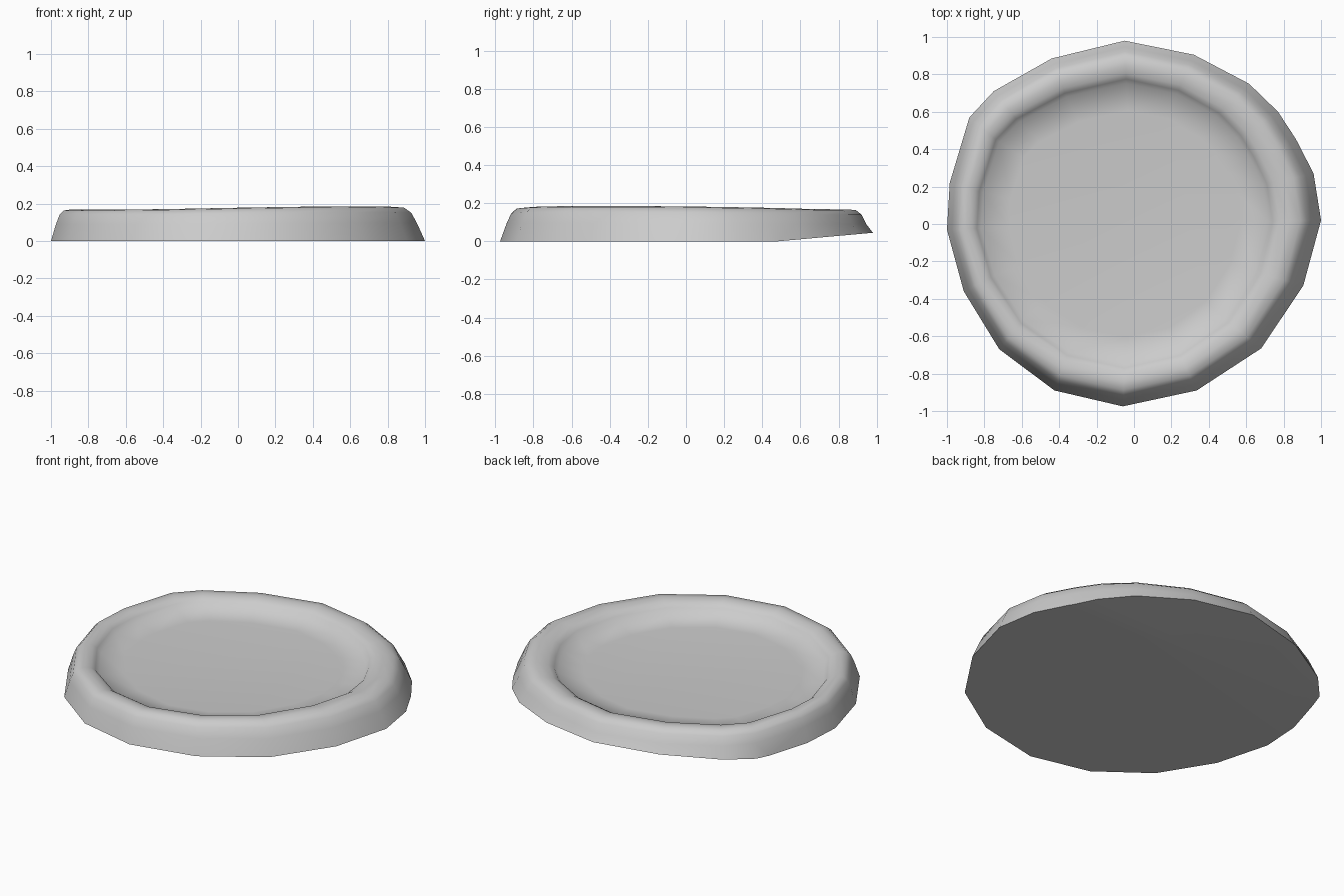
import bpy
import bmesh
import math

cube = bpy.data.objects.get("Cube")
if cube:
    bpy.data.objects.remove(cube, do_unlink=True)

# Single light grey material
grey = bpy.data.materials.new("light grey")
grey.use_nodes = True
colour = (0.6, 0.6, 0.6, 1.0)
grey.diffuse_color = colour
bsdf = grey.node_tree.nodes["Principled BSDF"]
bsdf.inputs["Base Color"].default_value = colour
bsdf.inputs["Roughness"].default_value = 0.7

# Irregular footprint, counter-clockwise from the right
outline = [(1.0, 0.02), (0.96, 0.27), (0.865, 0.455), (0.77, 0.60), (0.615, 0.75),
           (0.32, 0.905), (-0.05, 0.98), (-0.44, 0.885), (-0.75, 0.71),
           (-0.88, 0.57), (-0.985, 0.22), (-1.0, -0.03), (-0.91, -0.36),
           (-0.72, -0.67), (-0.425, -0.89), (-0.06, -0.975), (0.335, -0.89),
           (0.68, -0.665), (0.905, -0.33)]

# Cross-section from base edge over the rim to the floor: (scale, height, bump share)
profile = [(1.0, 0.0, 0.0), (0.965, 0.09, 0.4), (0.94, 0.14, 0.8), (0.91, 0.163, 1.0),
           (0.865, 0.168, 1.0), (0.82, 0.16, 0.9), (0.79, 0.143, 0.6),
           (0.768, 0.115, 0.2), (0.62, 0.105, 0.0)]


def ring_point(x, y, scale, height, bump):
    """Outline point scaled inwards, with the opening shifted to the model's right."""
    shift = -0.05 * abs(x) * min(1.0, (1.0 - scale) / 0.21)
    swell = 0.018 * max(0.0, math.cos(math.atan2(y, x) + 0.59)) * bump
    return (x * scale + shift, y * scale, height + swell)


bm = bmesh.new()
rings = [[bm.verts.new(ring_point(x, y, *p)) for x, y in outline] for p in profile]
count = len(outline)

# Side wall, rounded rim and inner step
for low, high in zip(rings, rings[1:]):
    for i in range(count):
        j = (i + 1) % count
        bm.faces.new((low[i], low[j], high[j], high[i]))

# Flat dish floor
bm.faces.new(rings[-1])

# Underside, folded so that the back edge lifts off the ground
base = bm.faces.new(list(reversed(rings[0])))
fold = 0.48
geom = [base] + list(base.edges) + list(base.verts)
bmesh.ops.bisect_plane(bm, geom=geom, plane_co=(0, fold, 0), plane_no=(0, 1, 0))
for v in bm.verts:
    if v.co.z < 0.001:
        v.co.z = 0.045 * max(0.0, v.co.y - fold) / 0.5

# Smooth shading with a crisp base edge
bm.normal_update()
for f in bm.faces:
    f.smooth = True
for e in bm.edges:
    if len(e.link_faces) == 2:
        a, b = e.link_faces
        if (a.normal.z < -0.9) != (b.normal.z < -0.9):
            e.smooth = False

mesh = bpy.data.meshes.new("dish")
bm.to_mesh(mesh)
bm.free()
mesh.materials.append(grey)
dish = bpy.data.objects.new("dish", mesh)
bpy.context.collection.objects.link(dish)
